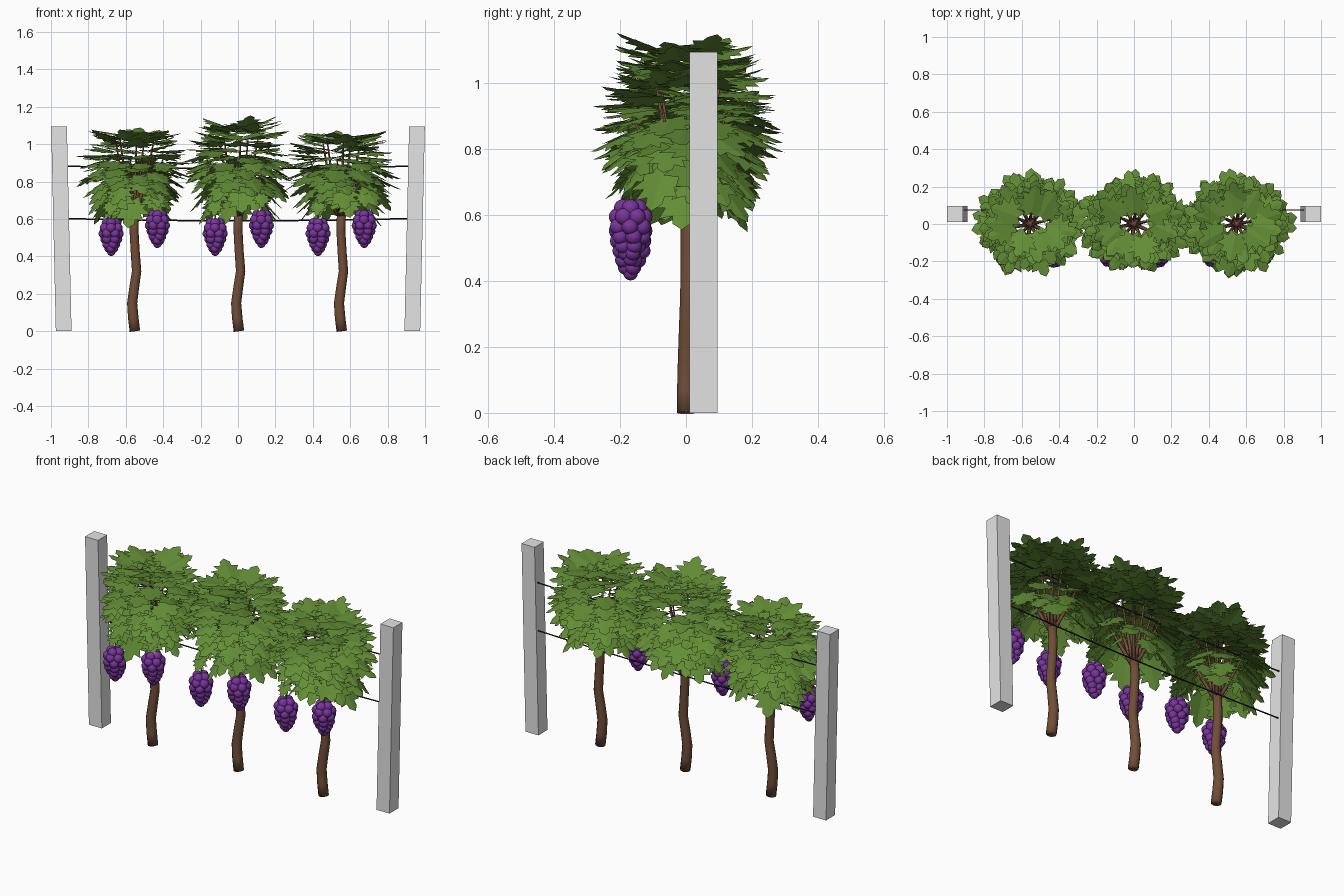
import bpy, bmesh, math, random
from math import sin, cos, pi, radians
from mathutils import Matrix, Vector

random.seed(11)
cube = bpy.data.objects.get("Cube")
if cube:
    bpy.data.objects.remove(cube, do_unlink=True)


def material(name, rgb):
    m = bpy.data.materials.new(name)
    m.use_nodes = True
    m.diffuse_color = (*rgb, 1)
    m.node_tree.nodes["Principled BSDF"].inputs["Base Color"].default_value = (*rgb, 1)
    return m


CONCRETE = material("concrete grey", (0.78, 0.78, 0.78))
BARK = material("bark brown", (0.165, 0.075, 0.04))
LEAF = material("leaf green", (0.125, 0.27, 0.037))
GRAPE = material("grape purple", (0.19, 0.035, 0.33))
WIRE = material("wire black", (0.015, 0.015, 0.015))


def finish(name, bm, mat, smooth=False):
    if smooth:
        bmesh.ops.recalc_face_normals(bm, faces=bm.faces)
    me = bpy.data.meshes.new(name)
    bm.to_mesh(me)
    bm.free()
    me.materials.append(mat)
    ob = bpy.data.objects.new(name, me)
    bpy.context.collection.objects.link(ob)
    for p in me.polygons:
        p.use_smooth = smooth


def tube(bm, points, radii, sides=8):
    """Sweep a capped round section along a mostly straight path."""
    pts = [Vector(p) for p in points]
    rings = []
    for i, p in enumerate(pts):
        axis = pts[min(i + 1, len(pts) - 1)] - pts[max(i - 1, 0)]
        turn = Vector((0, 0, 1)).rotation_difference(axis)
        rings.append([bm.verts.new(p + turn @ Vector((radii[i] * cos(a), radii[i] * sin(a), 0)))
                      for a in (2 * pi * k / sides for k in range(sides))])
    for low, high in zip(rings, rings[1:]):
        for k in range(sides):
            j = (k + 1) % sides
            bm.faces.new((low[k], low[j], high[j], high[k]))
    bm.faces.new(rings[0][::-1])
    bm.faces.new(rings[-1])


# Half outline of a sharply lobed leaf from base to tip, mirrored across its midrib
HALF_LEAF = [(0.06, 0), (-0.1, 0.2), (0.1, 0.25), (0.08, 0.47), (0.26, 0.36), (0.45, 0.6),
             (0.48, 0.31), (0.7, 0.42), (0.68, 0.18), (0.85, 0.17), (1, 0)]


def leaf(bm, matrix):
    base, tip = (bm.verts.new(matrix @ Vector((u, 0, 0))) for u in (HALF_LEAF[0][0], 1))
    for side in (1, -1):
        edge = [bm.verts.new(matrix @ Vector((u, side * v, -0.12 * v))) for u, v in HALF_LEAF[1:-1]]
        loop = [base] + edge + [tip]
        bm.faces.new(loop[::-1] if side > 0 else loop)


# Canopy layers: height, reach of the tips, droop in degrees, leaf count
LAYERS = [(0.71, 0.20, 55, 6), (0.75, 0.22, 50, 8), (0.785, 0.235, 44, 9), (0.82, 0.255, 36, 10),
          (0.855, 0.275, 28, 11), (0.885, 0.28, 20, 11), (0.915, 0.28, 11, 10),
          (0.945, 0.27, 3, 10), (0.975, 0.25, -4, 9), (1.005, 0.235, -9, 8),
          (1.03, 0.215, -13, 7), (1.05, 0.2, -14, 7)]


def canopy(name, x, lift):
    bm = bmesh.new()
    for z, reach, droop, count in LAYERS:
        start = random.uniform(0, 2 * pi)
        for k in range(count):
            a = start + 2 * pi * (k + random.uniform(-0.3, 0.3)) / count
            t = radians(droop + random.uniform(-8, 8))
            size = random.uniform(0.14, 0.18)
            r = max(0.05, reach + random.uniform(-0.025, 0.025) - size * cos(t))
            # The row of vines spreads a little further along the wires
            spot = (x + (r + 0.028 * abs(cos(a))) * cos(a), r * sin(a),
                    z + random.uniform(-0.012, 0.012) + lift * (z - 0.6) * 2)
            leaf(bm, Matrix.Translation(spot)
                 @ Matrix.Rotation(a + random.uniform(-0.35, 0.35), 4, 'Z')
                 @ Matrix.Rotation(t, 4, 'Y')
                 @ Matrix.Rotation(random.uniform(-0.22, 0.22), 4, 'X')
                 @ Matrix.Scale(size, 4))
    finish(name, bm, LEAF)


# Grape cluster rows: drop, ring radius, berry count
ROWS = [(0.024, 0.024, 4), (0.05, 0.04, 6), (0.08, 0.042, 6), (0.11, 0.036, 5),
        (0.138, 0.026, 4), (0.16, 0.016, 3), (0.178, 0, 1)]


def grapes(name, x, y, top):
    bm = bmesh.new()
    for i, (drop, ring, count) in enumerate(ROWS):
        for k in range(count):
            a = 2 * pi * k / count + i * 0.5
            spot = (x + ring * cos(a), y + ring * sin(a), top - drop)
            bmesh.ops.create_uvsphere(bm, u_segments=12, v_segments=8, radius=0.027 - 0.0008 * i,
                                      matrix=Matrix.Translation(spot))
    finish(name, bm, GRAPE, True)


# Leaning posts
for side, label in ((1, "left"), (-1, "right")):
    bm = bmesh.new()
    bmesh.ops.create_cube(bm, size=1)
    for v in bm.verts:
        high = v.co.z > 0
        v.co = (side * (0.957 if high else 0.932) + v.co.x * 0.084,
                0.053 + v.co.y * 0.084, 1.095 if high else 0)
    finish(label + "_post", bm, CONCRETE)

# Slightly sagging wires
for label, z in (("lower", 0.602), ("upper", 0.882)):
    bm = bmesh.new()
    path = [(x / 4 * 0.91, 0.075, z - 0.012 * (1 - (x / 4) ** 2)) for x in range(-4, 5)]
    tube(bm, path, [0.004] * len(path), 6)
    finish(label + "_wire", bm, WIRE, True)

# Vines: trunk, shoots, canopy and two hanging clusters each
TRUNK = [(0.005, 0, 0, 0.028), (-0.004, 0.001, 0.07, 0.028), (-0.01, 0.002, 0.15, 0.027),
         (0.002, 0.004, 0.24, 0.026), (0.014, 0.006, 0.32, 0.025), (0.006, 0.008, 0.43, 0.024),
         (0, 0.008, 0.54, 0.024), (0.004, 0.005, 0.67, 0.024)]

for label, x, lift in (("right", -0.556, -0.012), ("middle", 0, 0.035), ("left", 0.55, -0.022)):
    bm = bmesh.new()
    tube(bm, [(x + p[0], p[1], p[2]) for p in TRUNK], [p[3] for p in TRUNK], 12)
    finish(label + "_trunk", bm, BARK, True)

    bm = bmesh.new()
    for k in range(10):
        a = 2 * pi * k / 10 + 0.2
        spread, top = (0.17, 0.92) if k % 2 else (0.11, 1.03)
        path = [(x + spread * f * cos(a), spread * f * sin(a), 0.62 + (top - 0.62) * h)
                for f, h in ((0.08, 0), (0.4, 0.3), (0.75, 0.65), (1, 1))]
        tube(bm, path, [0.012, 0.009, 0.006, 0.003], 6)
    finish(label + "_shoots", bm, BARK, True)

    canopy(label + "_canopy", x, lift)

    for side, dx, top in (("right", -0.122, 0.602), ("left", 0.125, 0.645)):
        grapes(f"{label}_vine_{side}_grapes", x + dx, -0.168, top)
        bm = bmesh.new()
        tube(bm, [(x + dx, -0.168, top - 0.02), (x + dx, -0.165, top + 0.04),
                  (x + dx * 0.75, -0.12, 0.75)], [0.005, 0.005, 0.004], 6)
        leaf(bm, Matrix.Translation((x + dx, -0.16, top + 0.09))
             @ Matrix.Rotation(-pi / 2 + dx, 4, 'Z') @ Matrix.Rotation(1.0, 4, 'Y')
             @ Matrix.Scale(0.09, 4))
        finish(f"{label}_vine_{side}_stem", bm, LEAF)
